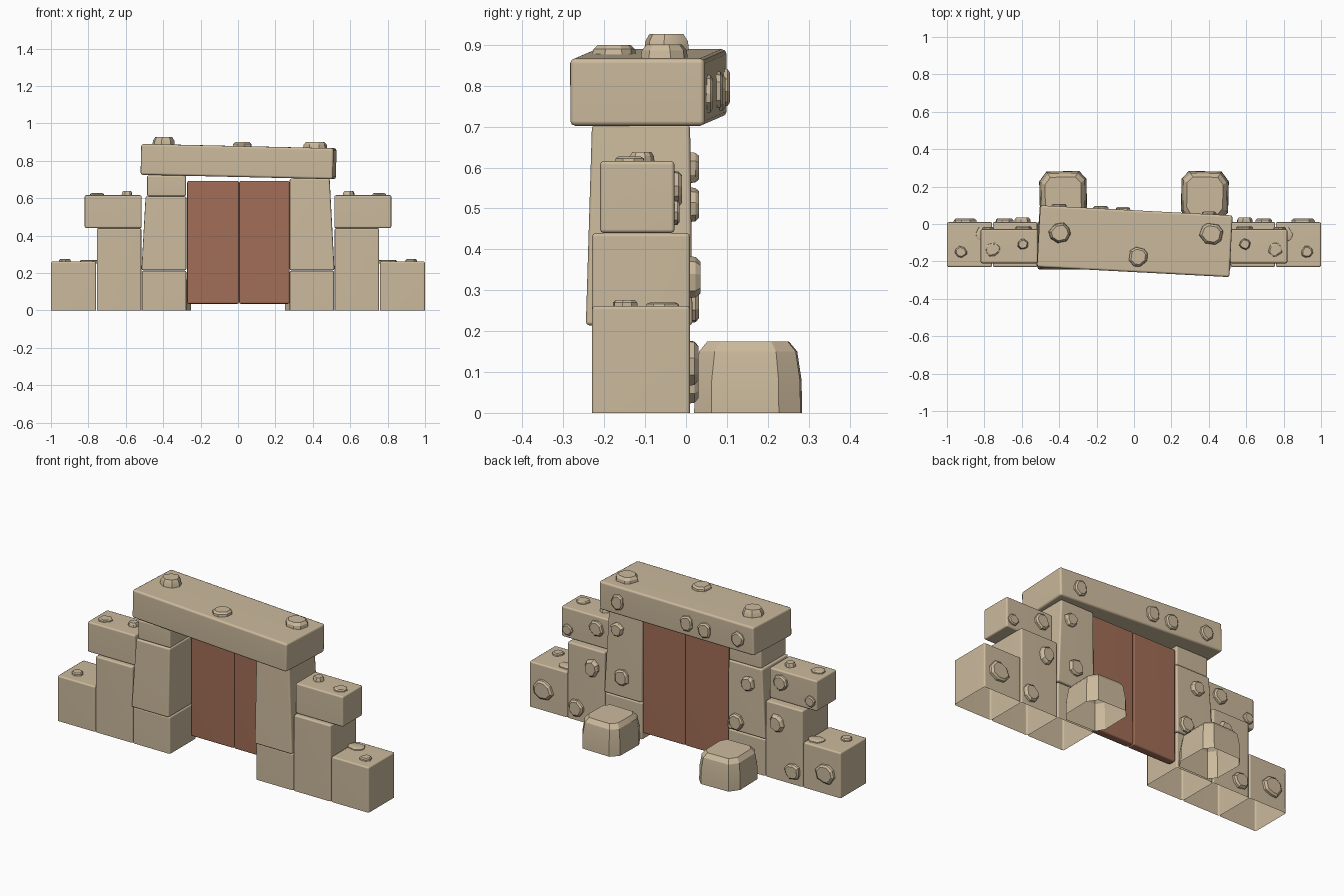
import bpy, bmesh, math, random
from mathutils import Matrix, Vector, Euler

if "Cube" in bpy.data.objects:
    bpy.data.objects.remove(bpy.data.objects["Cube"])

random.seed(4)


def material(name, rgb):
    m = bpy.data.materials.new(name)
    m.diffuse_color = (*rgb, 1)
    m.use_nodes = True
    m.node_tree.nodes["Principled BSDF"].inputs["Base Color"].default_value = m.diffuse_color
    return m


STONE = material("tan_stone", (0.60, 0.49, 0.335))
WOOD = material("brown_wood", (0.36, 0.155, 0.095))


def finish(bm, name, mat, angle):
    bmesh.ops.recalc_face_normals(bm, faces=bm.faces)
    me = bpy.data.meshes.new(name)
    bm.to_mesh(me)
    bm.free()
    me.materials.append(mat)
    ob = bpy.data.objects.new(name, me)
    bpy.context.collection.objects.link(ob)
    bpy.ops.object.select_all(action='DESELECT')
    ob.select_set(True)
    bpy.context.view_layer.objects.active = ob
    bpy.ops.object.shade_smooth_by_angle(angle=math.radians(angle))
    return ob


def block(name, x, y, z, mat=STONE, top_x=None, top_y=None, bevel=0.009, rot=None, open_bottom=False):
    """Rounded block spanning the ranges; the top may have its own ranges."""
    bm = bmesh.new()
    bmesh.ops.create_cube(bm, size=1)
    tx, ty = top_x or x, top_y or y
    for v in bm.verts:
        xr, yr = (tx, ty) if v.co.z > 0 else (x, y)
        v.co = (xr[v.co.x > 0], yr[v.co.y > 0], z[v.co.z > 0])
    if open_bottom:
        low = min(bm.faces, key=lambda f: f.calc_center_median().z)
        bmesh.ops.delete(bm, geom=[low], context='FACES_ONLY')
    bmesh.ops.bevel(bm, geom=[e for e in bm.edges if not e.is_boundary], offset=bevel,
                    segments=2, profile=0.5, affect='EDGES')
    if rot:
        mid = Vector((sum(x) / 2, sum(y) / 2, sum(z) / 2))
        bmesh.ops.rotate(bm, verts=bm.verts, cent=mid, matrix=rot)
    ob = finish(bm, name, mat, 50)
    w = ob.modifiers.new("even_shading", 'WEIGHTED_NORMAL')
    w.keep_sharp = True
    return ob


def loft(name, outline, levels, matrix, angle=30):
    """Stack scaled copies of an outline, closed on top and open below."""
    bm = bmesh.new()
    rings = []
    for h, s in levels:
        rings.append([bm.verts.new(matrix @ Vector((px * s, py * s, h))) for px, py in outline])
    n = len(outline)
    for a, b in zip(rings, rings[1:]):
        for i in range(n):
            bm.faces.new((a[i], a[(i + 1) % n], b[(i + 1) % n], b[i]))
    bm.faces.new(rings[-1])
    return finish(bm, name, STONE, angle)


BACK = Matrix(((-1, 0, 0), (0, 0, 1), (0, 1, 0))).to_4x4()


def pebble(name, loc, w, h, height, back=False, turn=None):
    """Irregular chamfered stud on a top or a back surface."""
    t = random.uniform(-0.25, 0.25) if turn is None else turn
    outline = []
    for k in range(8):
        a = k * math.pi / 4 + math.pi / 8 + random.uniform(-0.17, 0.17)
        r = random.uniform(0.95, 1.1)
        px, py = math.cos(a) * r, math.sin(a) * r
        outline.append(((px * math.cos(t) - py * math.sin(t)) * w / 2,
                        (px * math.sin(t) + py * math.cos(t)) * h / 2))
    m = Matrix.Translation(loc) @ (BACK if back else Matrix.Identity(4))
    loft(name, outline, [(-0.012, 1.0), (height * 0.55, 0.93), (height, 0.74)], m, 25)


def span(side, a, b):
    return tuple(sorted((side * a, side * b)))


# Stepped side walls, mirrored
Y = (-0.23, 0.01)
for s, tag in ((-1, "left"), (1, "right")):
    block(tag + "_outer_step", span(s, 0.758, 1.0), Y, (0, 0.262), open_bottom=True)
    block(tag + "_middle_step", span(s, 0.517, 0.755), Y, (0, 0.44), open_bottom=True)
    block(tag + "_middle_cap", span(s, 0.515, 0.82), (-0.21, -0.028), (0.44, 0.616))
    block(tag + "_pillar_base", span(s, 0.276, 0.514), Y, (0, 0.212), open_bottom=True)
    # Studs on the steps: x, y, z, width, depth, height
    for x, y, z, w, h, t in ((0.925, -0.15, 0.262, 0.065, 0.065, 0.014),
                             (0.80, -0.055, 0.262, 0.10, 0.085, 0.008),
                             (0.755, -0.138, 0.616, 0.08, 0.075, 0.011),
                             (0.593, -0.108, 0.616, 0.06, 0.06, 0.022)):
        pebble(tag + "_top_stud", (s * x, y, z), w, h, t)
    # Studs on the back faces
    for x, y, z, w, h, t in ((0.905, 0.01, 0.12, 0.125, 0.12, 0.02),
                             (0.695, 0.01, 0.075, 0.10, 0.10, 0.02),
                             (0.593, 0.01, 0.33, 0.09, 0.105, 0.025),
                             (0.78, -0.028, 0.49, 0.07, 0.065, 0.012),
                             (0.59, -0.028, 0.548, 0.09, 0.09, 0.018)):
        pebble(tag + "_back_stud", (s * x, y, z), w, h, t, True)
    # Boulder behind the pillar
    outline = [(-0.128, -0.08), (-0.10, -0.128), (0.09, -0.132), (0.124, -0.09),
               (0.128, 0.075), (0.09, 0.128), (-0.085, 0.132), (-0.125, 0.09)]
    outline = [(s * px, py) for px, py in outline]
    loft(tag + "_boulder", outline, [(0, 1.0), (0.08, 0.99), (0.15, 0.91), (0.174, 0.76)],
         Matrix.Translation((s * 0.379, 0.152, 0)), 28)

# Tapered pillars: the left one is split in two, the right is one stone
block("left_pillar", (-0.516, -0.276), (-0.243, 0.014), (0.214, 0.61),
      top_x=(-0.494, -0.276), top_y=(-0.232, 0.008))
block("left_pillar_top", (-0.486, -0.278), (-0.225, 0.005), (0.61, 0.722))
block("right_pillar", (0.276, 0.516), (-0.245, 0.016), (0.214, 0.705),
      top_x=(0.276, 0.49), top_y=(-0.23, 0.01))
for x, z, w, h in ((0.43, 0.60, 0.08, 0.08), (0.40, 0.33, 0.09, 0.10),
                   (-0.41, 0.51, 0.085, 0.09), (-0.335, 0.268, 0.09, 0.10)):
    pebble("pillar_back_stud", (x, 0.012, z), w, h, 0.02, True)

# Double door
block("left_door", (-0.272, 0.005), (-0.045, 0.004), (0.035, 0.692), WOOD)
block("right_door", (0.006, 0.276), (-0.045, 0.004), (0.035, 0.692), WOOD)

# Crooked lintel with its studs
tilt = Euler((0, math.radians(1.3), math.radians(-3))).to_matrix()
block("lintel", (-0.512, 0.518), (-0.257, 0.073), (0.7135, 0.8785), rot=tilt, bevel=0.012)
for x, y, w, h, t in ((-0.395, -0.05, 0.12, 0.115, 0.04), (0.022, -0.175, 0.105, 0.105, 0.022),
                      (0.413, -0.053, 0.125, 0.12, 0.032)):
    pebble("lintel_top_stud", (x, y, 0.878 - 0.0227 * x), w, h, t)
for x, z in ((0.40, 0.78), (-0.06, 0.79), (-0.18, 0.785), (-0.40, 0.795)):
    pebble("lintel_back_stud", (x, 0.073 - 0.0524 * x, z), 0.085, 0.095, 0.014, True)
